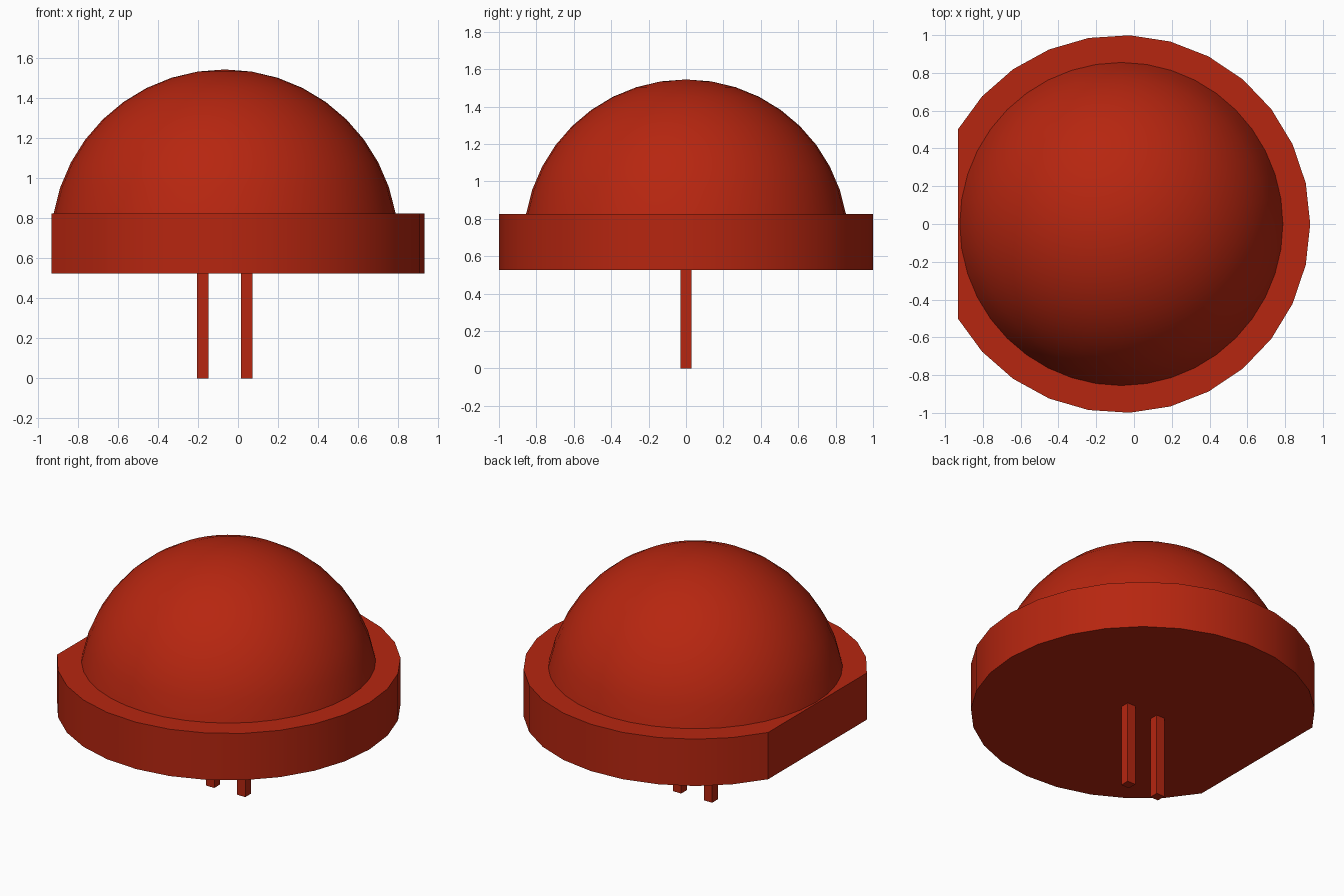
import bpy
import bmesh
from math import radians, sin, cos, pi

cube = bpy.data.objects.get("Cube")
if cube:
    bpy.data.objects.remove(cube, do_unlink=True)

AXIS_X = -0.067      # lens axis, shifted so the clipped flange is centred
BASE_Z, TOP_Z = 0.525, 0.825

red = bpy.data.materials.new("lens_red")
red.use_nodes = True
colour = (0.47, 0.019, 0.005, 1)
red.diffuse_color = colour
red.node_tree.nodes["Principled BSDF"].inputs["Base Color"].default_value = colour


def add_object(name, bm, smooth=False):
    bmesh.ops.recalc_face_normals(bm, faces=bm.faces)
    mesh = bpy.data.meshes.new(name)
    bm.to_mesh(mesh)
    bm.free()
    mesh.materials.append(red)
    obj = bpy.data.objects.new(name, mesh)
    bpy.context.collection.objects.link(obj)
    if smooth:
        bpy.ops.object.select_all(action='DESELECT')
        obj.select_set(True)
        bpy.context.view_layer.objects.active = obj
        bpy.ops.object.shade_smooth_by_angle(angle=radians(25))
    return obj


# Round flange with one flat side: a 300 degree arc closed by its chord
bm = bmesh.new()
ARC_STEPS = 24
rim = []
for i in range(ARC_STEPS + 1):
    a = radians(-150 + 300 * i / ARC_STEPS)
    rim.append(bm.verts.new((AXIS_X + cos(a), sin(a), BASE_Z)))
face = bm.faces.new(rim)
top = bmesh.ops.extrude_face_region(bm, geom=[face])["geom"]
bmesh.ops.translate(bm, vec=(0, 0, TOP_Z - BASE_Z),
                    verts=[g for g in top if isinstance(g, bmesh.types.BMVert)])
add_object("flange", bm, smooth=True)

# Dome: a spherical cap profile spun around the lens axis
bm = bmesh.new()
RADIUS, CENTRE_Z, RINGS = 0.868, 0.677, 9
profile = []
for i in range(RINGS + 1):
    a = radians(80.2) * i / RINGS
    profile.append(bm.verts.new((AXIS_X + RADIUS * sin(a), 0, CENTRE_Z + RADIUS * cos(a))))
edges = [bm.edges.new(pair) for pair in zip(profile, profile[1:])]
bmesh.ops.spin(bm, geom=profile + edges, cent=(AXIS_X, 0, 0), axis=(0, 0, 1),
               angle=2 * pi, steps=40, use_merge=True)
bmesh.ops.remove_doubles(bm, verts=bm.verts, dist=0.0005)
add_object("dome", bm, smooth=True)

# Two square leads under the flange
LEAD = 0.058
for name, side in (("right_lead", -1), ("left_lead", 1)):
    bm = bmesh.new()
    bmesh.ops.create_cube(bm, size=1)
    bmesh.ops.scale(bm, vec=(LEAD, LEAD, BASE_Z), verts=bm.verts)
    bmesh.ops.translate(bm, vec=(AXIS_X + side * 0.11, 0, BASE_Z / 2), verts=bm.verts)
    add_object(name, bm)
